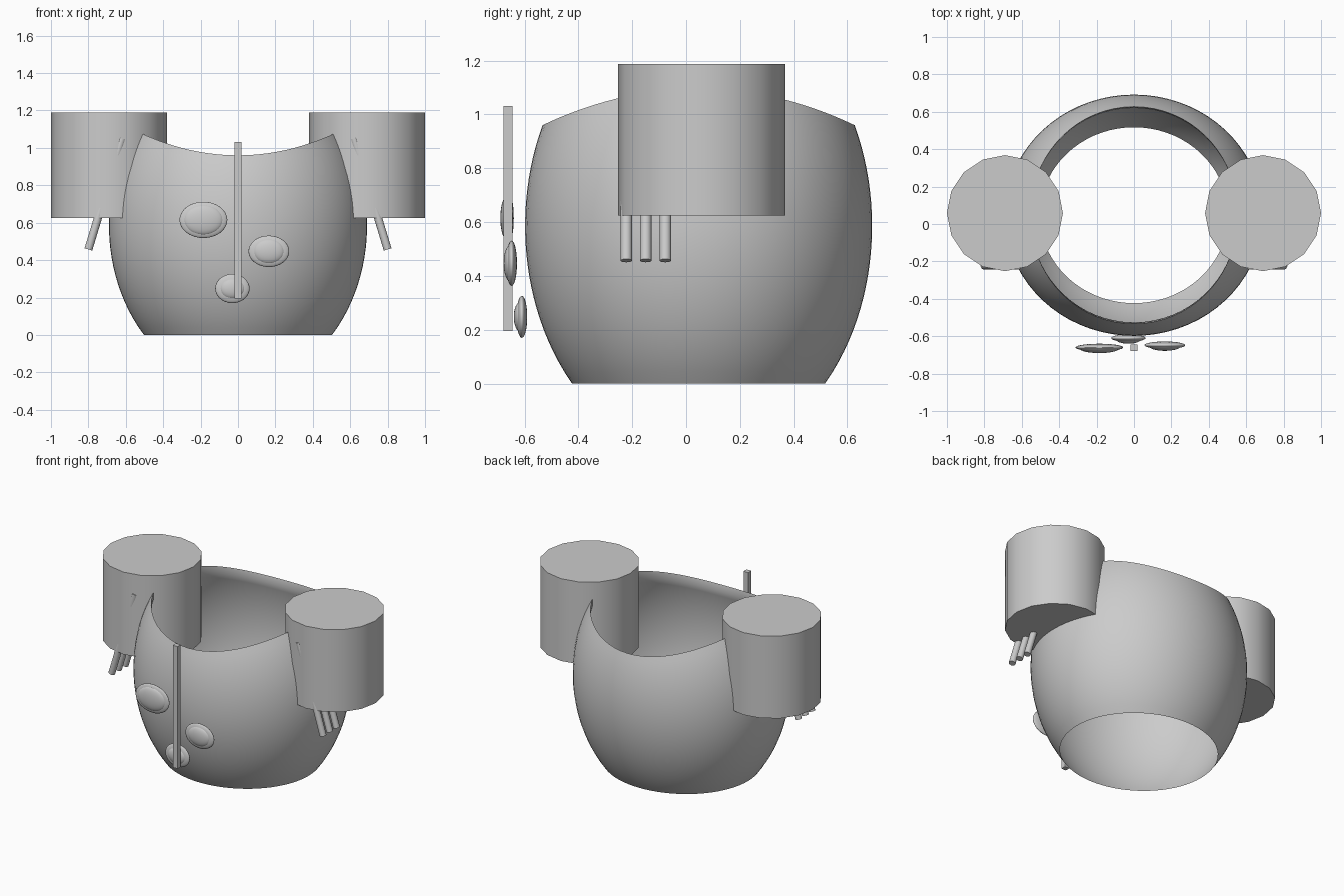
import bpy, bmesh, math
from mathutils import Vector

if "Cube" in bpy.data.objects:
    bpy.data.objects.remove(bpy.data.objects["Cube"])

CY = 0.047                      # depth centre of the body
RX, RY, RZ, ZC = 0.69, 0.645, 0.856, 0.586


def finish(name, bm, angle=30):
    bmesh.ops.recalc_face_normals(bm, faces=bm.faces[:])
    me = bpy.data.meshes.new(name)
    bm.to_mesh(me)
    bm.free()
    ob = bpy.data.objects.new(name, me)
    bpy.context.collection.objects.link(ob)
    bpy.context.view_layer.objects.active = ob
    ob.select_set(True)
    bpy.ops.object.shade_smooth_by_angle(angle=math.radians(angle))
    ob.select_set(False)
    return ob


def bulge(z):
    return math.sqrt(max(0, 1 - ((z - ZC) / RZ) ** 2))


def rim_height(a):
    z = 0.96
    for _ in range(8):
        z = 0.96 + 0.44 * (RX * bulge(z) * math.cos(a)) ** 2
    return z


# Open barrel-shaped body: thin wall, scooped rim, open bottom
def body(seg=72, rows=24):
    bm = bmesh.new()
    rings = []
    levels = [(i / rows, 0) for i in range(rows + 1)]
    levels += [(i / rows, 1) for i in range(rows, 0, -1)]
    for t, inner in levels:
        ring = []
        for k in range(seg):
            a = 2 * math.pi * k / seg
            z = (rim_height(a) - 0.045 * inner) * t
            s = bulge(z) - 0.035 * inner * t
            ring.append(bm.verts.new((RX * s * math.cos(a), CY + RY * s * math.sin(a), z)))
        rings.append(ring)
    for r0, r1 in zip(rings, rings[1:] + rings[:1]):
        for k in range(seg):
            n = (k + 1) % seg
            bm.faces.new((r0[k], r0[n], r1[n], r1[k]))
    finish("body_shell", bm)


def cylinder(name, p0, p1, r, sides):
    p0, p1 = Vector(p0), Vector(p1)
    d = p1 - p0
    bm = bmesh.new()
    bmesh.ops.create_cone(bm, cap_ends=True, segments=sides, radius1=r, radius2=r, depth=d.length)
    ob = finish(name, bm)
    ob.location = (p0 + p1) / 2
    ob.rotation_euler = d.to_track_quat('Z', 'Y').to_euler()
    return ob


def ellipsoid(name, loc, radii):
    bm = bmesh.new()
    bmesh.ops.create_uvsphere(bm, u_segments=32, v_segments=16, radius=1)
    for v in bm.verts:
        v.co = Vector(loc) + Vector(v.co[i] * radii[i] for i in range(3))
    finish(name, bm, 60)


body()

# Arm drums with three slanted fringe rods each
for side, s in (("left", -1), ("right", 1)):
    cylinder(f"{side}_arm", (s * 0.69, 0.058, 0.625), (s * 0.69, 0.058, 1.188), 0.31, 16)
    for i, y in enumerate((-0.222, -0.15, -0.077)):
        cylinder(f"{side}_rod_{i + 1}", (s * 0.80, y, 0.457), (s * 0.62, y, 1.05), 0.0215, 16)

# Front strip
bm = bmesh.new()
bmesh.ops.create_cube(bm, size=1)
for v in bm.verts:
    v.co = (v.co.x * 0.036, -0.662 + v.co.y * 0.034, 0.613 + v.co.z * 0.836)
finish("front_strip", bm)

# Oval spots: flat disc with a raised centre
spots = [((-0.185, -0.660, 0.615), 0.128, 0.097, 0.105, 0.080),
         ((0.165, -0.648, 0.447), 0.109, 0.084, 0.083, 0.066),
         ((-0.030, -0.610, 0.248), 0.092, 0.078, 0.067, 0.055)]
for i, ((x, y, z), ax, az, bx, bz) in enumerate(spots):
    ellipsoid(f"spot_disc_{i + 1}", (x, y, z), (ax, 0.020, az))
    ellipsoid(f"spot_centre_{i + 1}", (x, y - 0.006, z), (bx, 0.024, bz))
